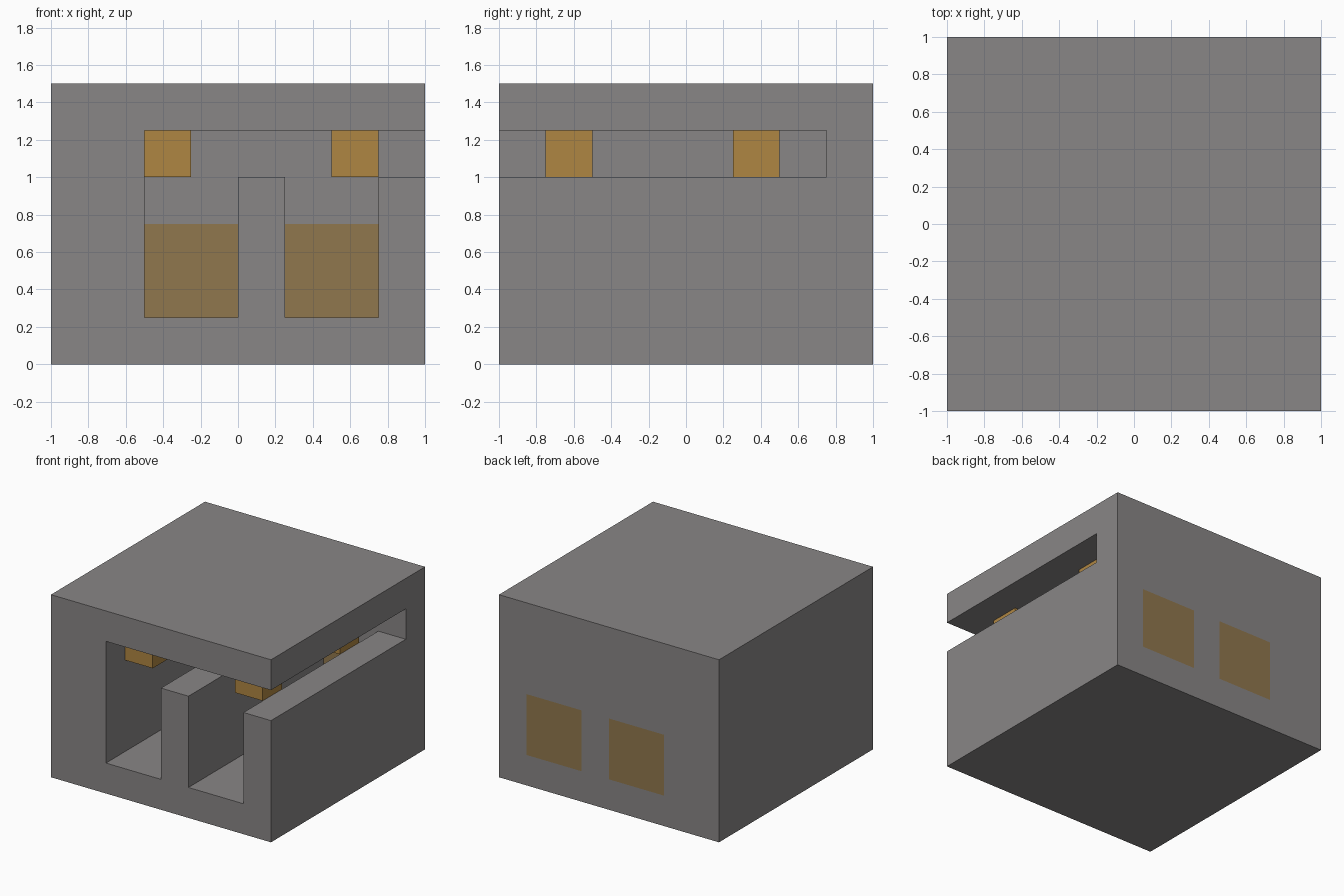
import bpy

if "Cube" in bpy.data.objects:
    bpy.data.objects.remove(bpy.data.objects["Cube"], do_unlink=True)


def material(name, r, g, b):
    mat = bpy.data.materials.new(name)
    mat.use_nodes = True
    mat.diffuse_color = (r, g, b, 1)
    mat.node_tree.nodes["Principled BSDF"].inputs["Base Color"].default_value = (r, g, b, 1)
    return mat


concrete = material("grey concrete", 0.25, 0.24, 0.24)
lamp = material("amber lamp", 0.43, 0.24, 0.055)
glass = material("dull amber glass", 0.28, 0.185, 0.075)


def box(name, x, y, z, mat=None):
    """Box spanning the given (low, high) range on each axis."""
    spans = (x, y, z)
    bpy.ops.mesh.primitive_cube_add(size=1, location=[(a + b) / 2 for a, b in spans])
    obj = bpy.context.object
    obj.name = name
    obj.scale = [b - a for a, b in spans]
    bpy.ops.object.transform_apply(location=True, rotation=False, scale=True)
    if mat:
        obj.data.materials.append(mat)
    return obj


def carve(target, *spans):
    cutter = box("cutter", *spans)
    cutter.hide_render = True
    mod = target.modifiers.new("carve", "BOOLEAN")
    mod.operation, mod.solver, mod.object = "DIFFERENCE", "EXACT", cutter
    bpy.context.view_layer.objects.active = target
    bpy.ops.object.modifier_apply(modifier=mod.name)
    bpy.data.objects.remove(cutter, do_unlink=True)


# Solid building block
building = box("building", (-1, 1), (-1, 1), (0, 1.5), concrete)

# Open slot under the roof, reaching the front and one side
carve(building, (-0.5, 1.1), (-1.1, 0.75), (1, 1.25))

# Two bays, each with a rear window
for side, bay in (("right", (-0.5, 0)), ("left", (0.25, 0.75))):
    carve(building, bay, (-1.1, 0.75), (0.25, 1.1))
    carve(building, bay, (0.7, 1.1), (0.25, 0.75))
    box(side + "_rear_window", bay, (0.75, 1), (0.25, 0.75), glass)

# Ceiling lamps
for side, x in (("right", -0.5), ("left", 0.5)):
    for end, y in (("front", -0.75), ("rear", 0.25)):
        box(f"{side}_{end}_lamp", (x, x + 0.25), (y, y + 0.25), (1, 1.25), lamp)
